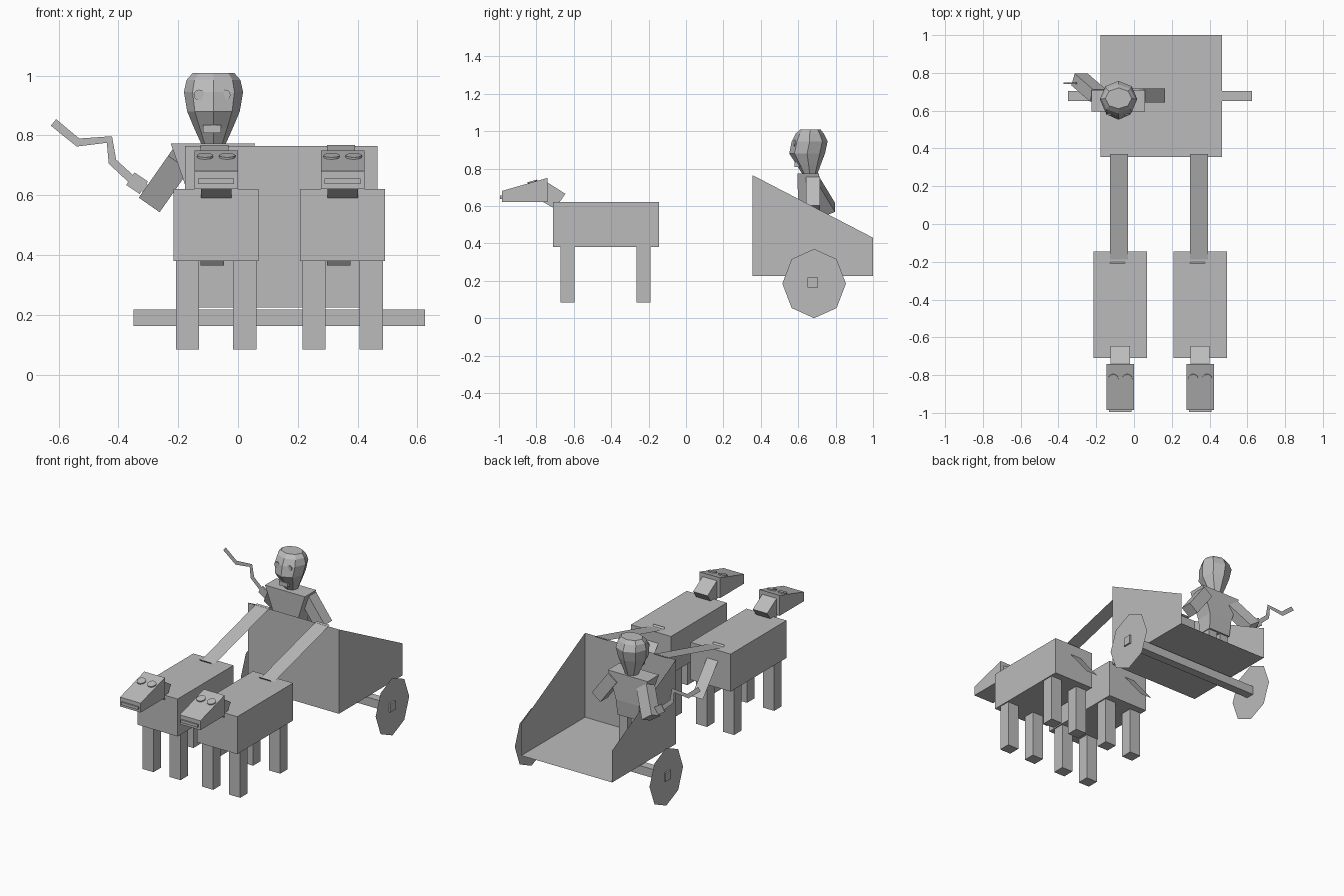
import bpy, bmesh, math
from mathutils import Vector

cube = bpy.data.objects.get("Cube")
if cube:
    bpy.data.objects.remove(cube, do_unlink=True)

grey = bpy.data.materials.new("plain_grey")
grey.use_nodes = True
grey.diffuse_color = (0.5, 0.5, 0.5, 1)
grey.node_tree.nodes["Principled BSDF"].inputs["Base Color"].default_value = (0.5, 0.5, 0.5, 1)


def add(name, verts, faces, solid=True):
    """Mesh object from points and faces; solids get outward normals."""
    mesh = bpy.data.meshes.new(name)
    mesh.from_pydata([tuple(v) for v in verts], [], faces)
    if solid:
        bm = bmesh.new()
        bm.from_mesh(mesh)
        bmesh.ops.recalc_face_normals(bm, faces=bm.faces)
        bm.to_mesh(mesh)
        bm.free()
    mesh.materials.append(grey)
    obj = bpy.data.objects.new(name, mesh)
    bpy.context.collection.objects.link(obj)
    return obj


def loft(name, rings):
    """Capped skin through rings of equal point count."""
    n = len(rings[0])
    faces = [tuple(range(n)), tuple(range((len(rings) - 1) * n, len(rings) * n))]
    for r in range(len(rings) - 1):
        for i in range(n):
            j = (i + 1) % n
            faces.append((r * n + i, r * n + j, (r + 1) * n + j, (r + 1) * n + i))
    return add(name, [p for ring in rings for p in ring], faces)


def rect(x0, x1, y0, y1, z):
    return [(x0, y0, z), (x1, y0, z), (x1, y1, z), (x0, y1, z)]


def box(name, x0, x1, y0, y1, z0, z1):
    return loft(name, [rect(x0, x1, y0, y1, z0), rect(x0, x1, y0, y1, z1)])


def prism(name, x0, x1, profile):
    """Side profile (y, z) extruded along x."""
    return loft(name, [[(x, y, z) for y, z in profile] for x in (x0, x1)])


def beam(name, a, b, w, d):
    """Square-section limb from a to b."""
    a, b = Vector(a), Vector(b)
    t = (b - a).normalized()
    s = t.cross(Vector((0, 1, 0))).normalized() * w / 2
    u = s.cross(t).normalized() * d / 2
    return loft(name, [[p + s + u, p - s + u, p - s - u, p + s - u] for p in (a, b)])


def disc(name, centre, normal, radius, depth, sides):
    n = Vector(normal).normalized()
    s = Vector((1, 0, 0))
    u = n.cross(s)
    ring = [Vector(centre) + radius * (s * math.cos(k * math.tau / sides) + u * math.sin(k * math.tau / sides))
            for k in range(sides)]
    return loft(name, [ring, [p + n * depth for p in ring]])


# Horses, each with its tail and flat harness strap
for side, cx in (("right", -0.073), ("left", 0.35)):
    tag = side + "_horse_"
    box(tag + "body", cx - 0.142, cx + 0.142, -0.71, -0.145, 0.38, 0.62)
    for end, y in (("front", -0.67), ("back", -0.265)):
        for s, word in ((-1, "right"), (1, "left")):
            x = cx + s * 0.096
            box(tag + end + "_" + word + "_leg", x - 0.039, x + 0.039, y, y + 0.075, 0.083, 0.38)
    prism(tag + "neck", cx - 0.051, cx + 0.051,
          [(-0.74, 0.725), (-0.645, 0.665), (-0.7, 0.585), (-0.78, 0.63)])
    prism(tag + "head", cx - 0.073, cx + 0.073,
          [(-0.985, 0.62), (-0.985, 0.68), (-0.74, 0.75), (-0.74, 0.62)])
    box(tag + "mouth", cx - 0.06, cx + 0.06, -0.994, -0.985, 0.637, 0.655)
    for s, word in ((-1, "right"), (1, "left")):
        disc(tag + word + "_eye", (cx + s * 0.037, -0.82, 0.727), (0, -0.27, 0.96), 0.027, 0.007, 14)
    add(tag + "tail", [(cx - 0.053, -0.21, 0.63), (cx + 0.026, -0.21, 0.63),
                       (cx + 0.026, 0.01, 0.365), (cx - 0.053, 0.01, 0.365)], [(0, 3, 2, 1)], False)
    add(tag + "strap", [(cx - 0.053, -0.215, 0.613), (cx + 0.042, -0.215, 0.613),
                        (cx + 0.042, 0.37, 0.768), (cx - 0.053, 0.37, 0.768)], [(0, 1, 2, 3)], False)

# Cart: thin panels, open at the top and the back
outline = [(0.355, 0.225), (1.0, 0.225), (1.0, 0.43), (0.355, 0.765)]
cart = [(x, y, z) for x in (-0.177, 0.467) for y, z in outline]
add("cart", cart, [(0, 3, 2, 1), (4, 5, 6, 7), (0, 4, 7, 3), (0, 1, 5, 4)], False)

# Axle and flat eight-sided wheels
box("axle", -0.35, 0.625, 0.65, 0.705, 0.163, 0.218)
for word, x in (("right", -0.34), ("left", 0.615)):
    pts = [(x, 0.685 + 0.17 * math.sin(k * math.tau / 8), 0.185 + 0.185 * math.cos(k * math.tau / 8))
           for k in range(8)]
    add(word + "_wheel", pts, [tuple(range(8))] if x < 0 else [tuple(range(7, -1, -1))], False)

# Driver: tapered torso, legs, arms
loft("driver_torso", [rect(-0.16, -0.005, 0.61, 0.7, 0.5), rect(-0.165, 0.0, 0.6, 0.71, 0.6),
                      rect(-0.225, 0.057, 0.595, 0.71, 0.773)])
for word, x in (("right", -0.155), ("left", -0.07)):
    box("driver_" + word + "_leg", x, x + 0.06, 0.62, 0.69, 0.225, 0.5)
beam("driver_right_arm", (-0.19, 0.68, 0.72), (-0.288, 0.765, 0.58), 0.085, 0.07)
beam("driver_left_arm", (0.02, 0.68, 0.735), (0.135, 0.68, 0.58), 0.075, 0.075)

# Driver head: rings of (z, half width, y front, y back)
rings = []
for z, hx, y0, y1 in [(0.765, 0.038, 0.625, 0.7), (0.825, 0.065, 0.588, 0.722), (0.88, 0.088, 0.552, 0.743),
                      (0.945, 0.099, 0.565, 0.757), (0.985, 0.09, 0.585, 0.738), (1.008, 0.07, 0.61, 0.72)]:
    rings.append([(-0.082 + hx * math.cos(k * math.tau / 8),
                   (y0 + y1) / 2 + (y1 - y0) / 2 * math.sin(k * math.tau / 8), z) for k in range(8)])
loft("driver_head", rings)
for word, x in (("right", -0.13), ("left", -0.043)):
    disc("driver_" + word + "_eye", (x, 0.585, 0.935), (0, -1, 0), 0.018, 0.008, 12)
box("driver_mouth", -0.117, -0.057, 0.58, 0.61, 0.808, 0.835)

# Whip: flat ribbon along a zigzag, with a short grip
path = [Vector((x, 0.745, z)) for x, z in [(-0.617, 0.843), (-0.535, 0.776), (-0.43, 0.786),
                                           (-0.42, 0.712), (-0.355, 0.652), (-0.29, 0.61)]]
verts = []
for i, p in enumerate(path):
    before = (p - path[max(i - 1, 0)]).normalized()
    after = (path[min(i + 1, len(path) - 1)] - p).normalized()
    side = (before + after).normalized().cross(Vector((0, 1, 0))) * 0.014
    verts += [p + side, p - side]
add("whip", verts, [(2 * i, 2 * i + 1, 2 * i + 3, 2 * i + 2) for i in range(len(path) - 1)], False)
beam("whip_grip", (-0.36, 0.745, 0.655), (-0.315, 0.745, 0.625), 0.05, 0.01)
